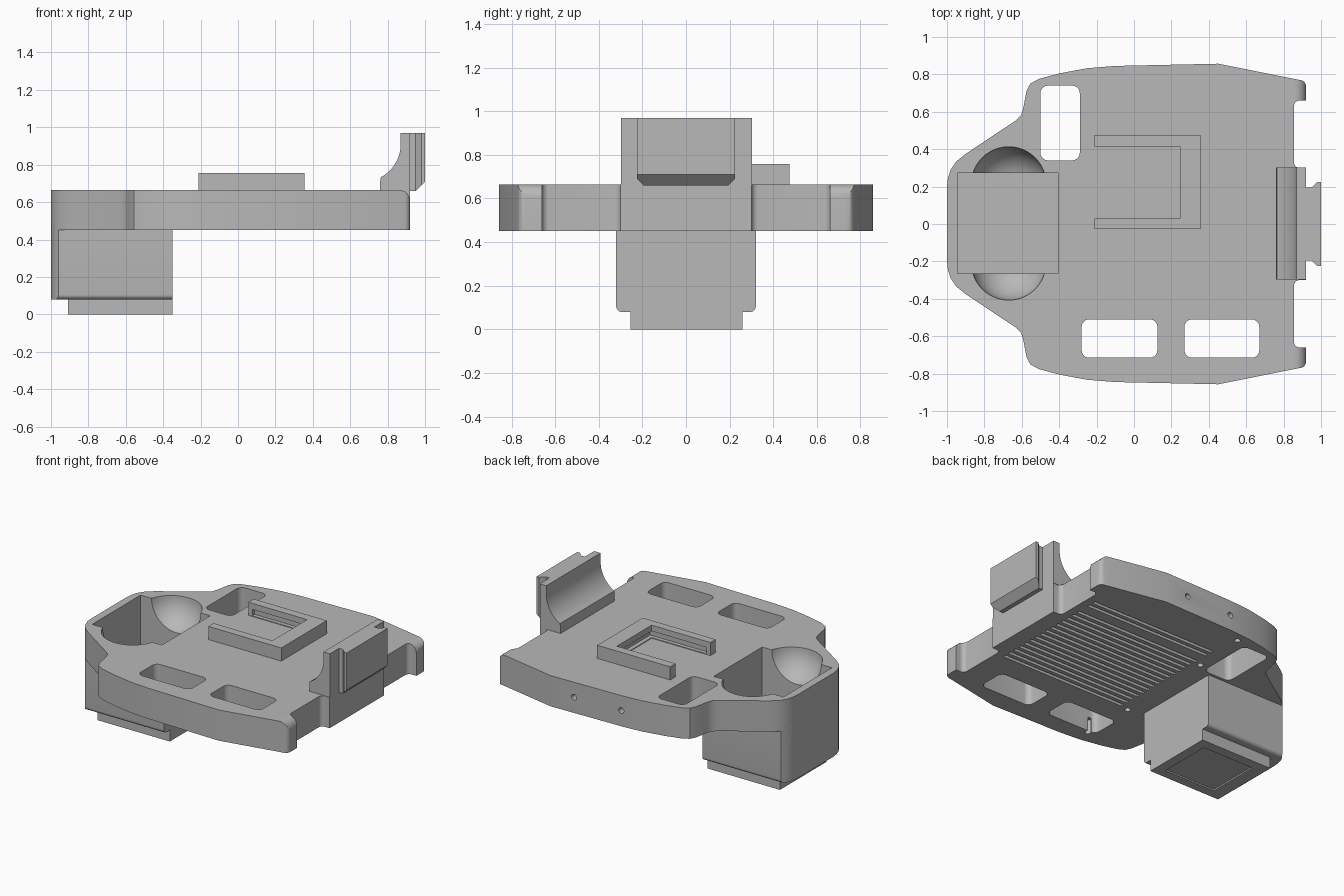
import bpy, bmesh, math
from mathutils import Vector

cube = bpy.data.objects.get("Cube")
if cube:
    bpy.data.objects.remove(cube, do_unlink=True)

gray = bpy.data.materials.new("plain gray")
gray.use_nodes = True
gray.diffuse_color = (0.48, 0.48, 0.48, 1)
gray.node_tree.nodes["Principled BSDF"].inputs["Base Color"].default_value = (0.48, 0.48, 0.48, 1)


def finish(name, bm):
    bmesh.ops.recalc_face_normals(bm, faces=bm.faces)
    mesh = bpy.data.meshes.new(name)
    bm.to_mesh(mesh)
    bm.free()
    mesh.materials.append(gray)
    obj = bpy.data.objects.new(name, mesh)
    bpy.context.collection.objects.link(obj)
    return obj


def prism(name, points, axis, lo, hi):
    """Extrude a 2D profile along an axis."""
    place = {"x": lambda a, b, h: (h, a, b),
             "y": lambda a, b, h: (a, h, b),
             "z": lambda a, b, h: (a, b, h)}[axis]
    bm = bmesh.new()
    face = bm.faces.new([bm.verts.new(place(a, b, lo)) for a, b in points])
    new = bmesh.ops.extrude_face_region(bm, geom=[face])["geom"]
    shift = Vector(place(0, 0, hi - lo))
    bmesh.ops.translate(bm, vec=shift, verts=[v for v in new if isinstance(v, bmesh.types.BMVert)])
    return finish(name, bm)


def arc(cx, cy, r, start, end, steps=6):
    return [(cx + r * math.cos(math.radians(start + (end - start) * i / steps)),
             cy + r * math.sin(math.radians(start + (end - start) * i / steps)))
            for i in range(steps + 1)]


def rect(x0, x1, y0, y1, r=0.0):
    if not r:
        return [(x0, y0), (x1, y0), (x1, y1), (x0, y1)]
    return (arc(x0 + r, y0 + r, r, 180, 270) + arc(x1 - r, y0 + r, r, 270, 360)
            + arc(x1 - r, y1 - r, r, 0, 90) + arc(x0 + r, y1 - r, r, 90, 180))


def boolean(target, tool, operation="DIFFERENCE"):
    mod = target.modifiers.new("bool", "BOOLEAN")
    mod.operation, mod.object, mod.solver = operation, tool, "EXACT"
    bpy.context.view_layer.objects.active = target
    bpy.ops.object.modifier_apply(modifier=mod.name)
    bpy.data.objects.remove(tool, do_unlink=True)


def cut(target, points, axis, lo, hi):
    boolean(target, prism("cutter", points, axis, lo, hi))


# Plate outline: one half, mirrored across the centre line
half = [(-1, 0.2), (-0.995, 0.245), (-0.98, 0.29), (-0.95, 0.335), (-0.9, 0.375),
        (-0.63, 0.555), (-0.605, 0.58), (-0.593, 0.615), (-0.575, 0.71), (-0.555, 0.75),
        (-0.51, 0.775), (-0.4, 0.805), (-0.25, 0.833), (-0.1, 0.845), (0.45, 0.857),
        (0.86, 0.775)]
half += arc(0.885, 0.735, 0.035, 75, 0) + [(0.92, 0.66)]
half += [(0.89, 0.66)] + arc(0.885, 0.63, 0.03, 90, 180)
half += arc(0.885, 0.33, 0.03, 180, 270) + [(0.92, 0.3)]
outline = half + [(x, -y) for x, y in reversed(half)]
plate_bottom, plate_top = 0.45, 0.665

# Tower under the narrow end, following the plate outline
tower = prism("tower", outline, "z", 0.05, 0.55)
sides = arc(-0.295, 0.105, 0.025, 180, 270) + arc(0.295, 0.105, 0.025, 270, 360)
sides = [(y, z) for y, z in sides] + [(0.32, 0.5), (-0.32, 0.5)]
boolean(tower, prism("tower_sides", sides, "x", -1.1, -0.35), "INTERSECT")

# Body: plate, tower and foot in one piece
body = prism("body", outline, "z", plate_bottom, plate_top)
boolean(body, tower, "UNION")
boolean(body, prism("foot", rect(-0.91, -0.35, -0.255, 0.26), "z", 0, 0.12), "UNION")

# Deep square pocket with round finger scoops
cut(body, rect(-0.945, -0.405, -0.265, 0.272), "z", 0.1, 0.8)
for side in (-1, 1):
    bm = bmesh.new()
    bmesh.ops.create_uvsphere(bm, u_segments=48, v_segments=24, radius=0.2)
    bmesh.ops.translate(bm, vec=(-0.67, 0.21 * side + 0.003, plate_top + 0.001), verts=bm.verts)
    boolean(body, finish("scoop", bm))

# Rounded slots through the plate
for x0, x1, y0, y1 in ((-0.5, -0.29, 0.34, 0.74), (-0.28, 0.125, -0.715, -0.51),
                       (0.27, 0.67, -0.715, -0.51)):
    cut(body, rect(x0, x1, y0, y1, 0.04), "z", 0.4, 0.8)

# Rounded upper ends of the two horns
horn_round = arc(0.86, 0.605, 0.06, 0, 90) + [(0.86, 0.7), (0.96, 0.7), (0.96, 0.605)]
for lo, hi in ((-0.9, -0.62), (0.62, 0.9)):
    cut(body, horn_round, "y", lo, hi)

# Grooves along the underside
for i in range(18):
    y = -0.34 + i * 0.052
    if i != 15:
        cut(body, rect(-0.18, 0.8, y, y + 0.024), "z", 0.4, plate_bottom + 0.02)

# Screw holes in the underside and the back edge
for x, y in ((-0.21, 0.77), (-0.23, 0.38), (-0.24, -0.35), (-0.23, -0.73)):
    cut(body, arc(x, y, 0.02, 0, 345, 23), "z", 0.4, 0.55)
for x in (-0.09, 0.27):
    cut(body, arc(x, 0.56, 0.02, 0, 345, 23), "y", 0.75, 0.95)

# Shallow panel in the sole of the foot
cut(body, rect(-0.82, -0.42, -0.19, 0.19), "z", -0.1, 0.01)

# Open frame on top, with grooves under its lips
frame = prism("slide_frame", rect(-0.21, 0.355, -0.028, 0.475), "z", 0.66, 0.757)
cut(frame, rect(-0.3, 0.245, 0.03, 0.415), "z", 0.6, 0.8)
cut(frame, rect(-0.18, 0.275, 0.003, 0.442), "z", 0.67, 0.715)

# Cradle at the wide end with a concave inner face
hollow = arc(0.67, 0.91, 0.2, -62, 0, 14)
cradle = prism("cradle", [(0.76, 0.66), (0.92, 0.66), (0.92, 0.97), (0.87, 0.97)]
               + hollow[::-1] + [(0.76, 0.71)], "y", -0.297, 0.303)

# Flared rail on the outside of the cradle, chamfered below
flare = [(0.915, 0.195), (0.95, 0.195), (0.98, 0.225), (1, 0.225)]
rail = prism("rail", flare + [(x, -y) for x, y in reversed(flare)], "z", 0.66, 0.97)
cut(rail, [(0.94, 0.65), (1.01, 0.72), (1.01, 0.65)], "y", -0.4, 0.4)

# Smooth curved surfaces, keeping sharp edges
for obj in (body, frame, cradle, rail):
    bpy.ops.object.select_all(action="DESELECT")
    obj.select_set(True)
    bpy.context.view_layer.objects.active = obj
    bpy.ops.object.shade_smooth_by_angle(angle=math.radians(30))
